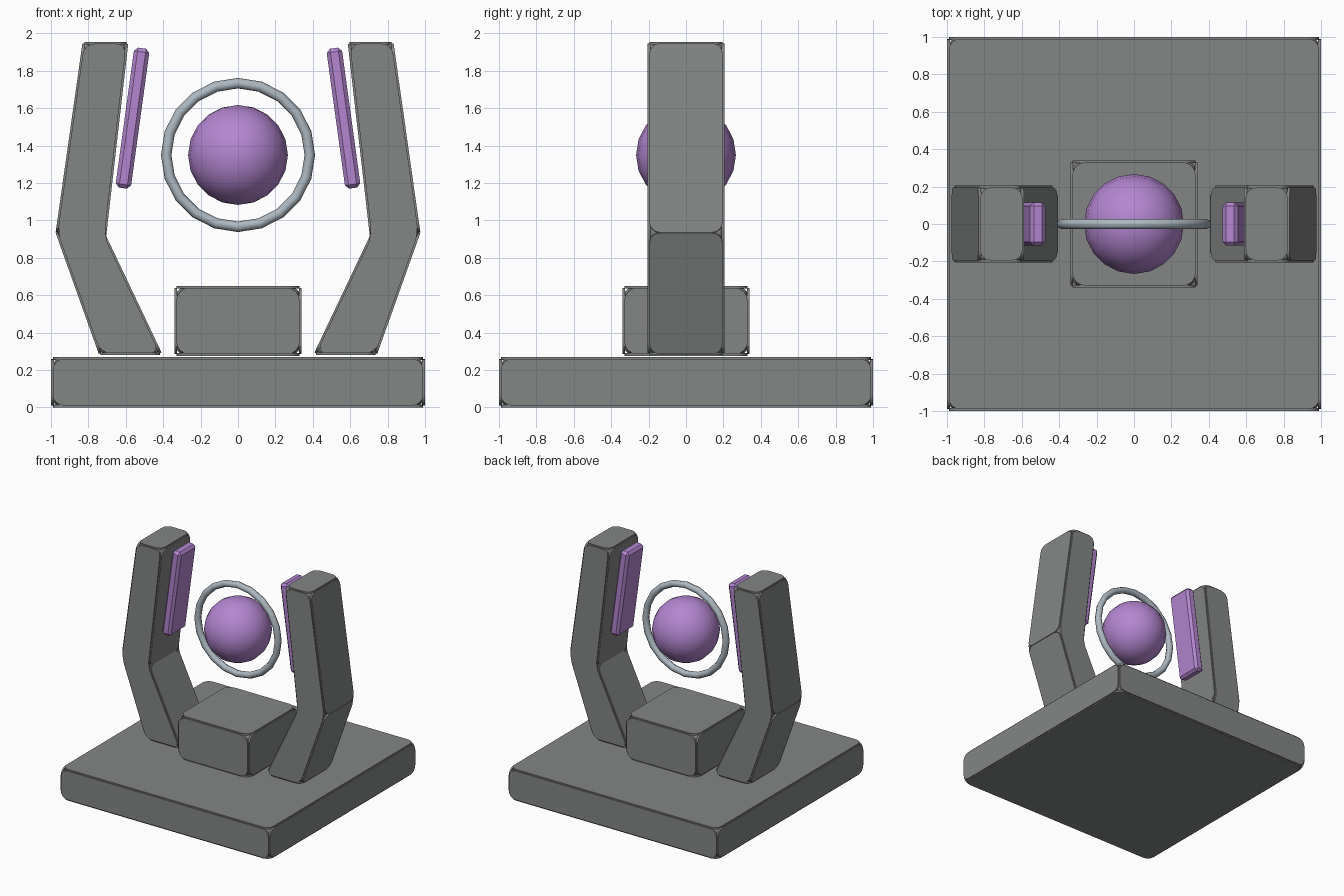
import bpy, bmesh, math
from mathutils import Vector, Matrix

if "Cube" in bpy.data.objects:
    bpy.data.objects.remove(bpy.data.objects["Cube"])


def material(name, rgb):
    m = bpy.data.materials.new(name)
    m.diffuse_color = (*rgb, 1)
    m.use_nodes = True
    m.node_tree.nodes["Principled BSDF"].inputs["Base Color"].default_value = m.diffuse_color
    return m


GREY = material("dark grey metal", (0.23, 0.235, 0.235))
PURPLE = material("glowing purple", (0.46, 0.24, 0.64))
SILVER = material("pale steel", (0.42, 0.48, 0.53))


def finish(bm, name, mat, angle=30):
    me = bpy.data.meshes.new(name)
    bm.to_mesh(me)
    bm.free()
    me.materials.append(mat)
    ob = bpy.data.objects.new(name, me)
    bpy.context.collection.objects.link(ob)
    bpy.ops.object.select_all(action='DESELECT')
    ob.select_set(True)
    bpy.context.view_layer.objects.active = ob
    bpy.ops.object.shade_smooth_by_angle(angle=math.radians(angle))
    return ob


def prism(profile, half_depth):
    """Extrude an xz profile along y."""
    bm = bmesh.new()
    f = bm.faces.new([bm.verts.new((x, -half_depth, z)) for x, z in profile])
    r = bmesh.ops.extrude_face_region(bm, geom=[f])
    vs = [v for v in r['geom'] if isinstance(v, bmesh.types.BMVert)]
    bmesh.ops.translate(bm, verts=vs, vec=(0, 2 * half_depth, 0))
    bmesh.ops.recalc_face_normals(bm, faces=bm.faces)
    return bm


def panel(target, points, normal, inset, radius, height):
    """Add a raised plate with rounded corners, inset from a face outline."""
    bm = bmesh.new()
    f = bm.faces.new([bm.verts.new(p) for p in points])
    bmesh.ops.inset_individual(bm, faces=[f], thickness=inset, use_even_offset=True)
    rim = [g for g in bm.faces if g is not f]
    bmesh.ops.delete(bm, geom=rim, context='FACES')
    low = list(bm.verts)
    bmesh.ops.translate(bm, verts=low, vec=-normal * 0.005)
    r = bmesh.ops.extrude_face_region(bm, geom=[f], use_keep_orig=True)
    top = [v for v in r['geom'] if isinstance(v, bmesh.types.BMVert)]
    bmesh.ops.translate(bm, verts=top, vec=normal * (height + 0.005))
    bmesh.ops.recalc_face_normals(bm, faces=bm.faces)
    upright = [e for e in bm.edges
               if abs((e.verts[0].co - e.verts[1].co).normalized().dot(normal)) > 0.9]
    bmesh.ops.bevel(bm, geom=upright, offset=radius, segments=4, profile=0.5,
                    affect='EDGES', clamp_overlap=True)
    me = bpy.data.meshes.new("tmp")
    bm.to_mesh(me)
    bm.free()
    target.from_mesh(me)
    bpy.data.meshes.remove(me)


def plated(name, profile, half_depth, inset, radius, bevel, height=0.01):
    """Rounded body with a raised plate on every face."""
    bm = prism(profile, half_depth)
    outlines = [([v.co.copy() for v in f.verts], f.normal.copy()) for f in bm.faces]
    bmesh.ops.bevel(bm, geom=list(bm.edges), offset=bevel, segments=3,
                    profile=0.5, affect='EDGES', clamp_overlap=True)
    for points, normal in outlines:
        panel(bm, points, normal, inset, radius, height)
    ob = finish(bm, name, GREY)
    ob.modifiers.new("flat faces", 'WEIGHTED_NORMAL').keep_sharp = True
    return ob


def rect(half, z0, z1):
    return [(-half, z0), (half, z0), (half, z1), (-half, z1)]


# Base slab and central pedestal
plated("base", rect(0.99, 0.01, 0.26), 0.99, 0.05, 0.06, 0.035)
plated("pedestal", rect(0.33, 0.285, 0.64), 0.33, 0.065, 0.07, 0.04)

# Bent arms and the glowing plates inside them
ARM = [(0.735, 0.29), (0.965, 0.935), (0.822, 1.945),
       (0.597, 1.945), (0.715, 0.915), (0.418, 0.29)]
for side, s in (("left", -1), ("right", 1)):
    plated(side + "_arm", [(s * x, z) for x, z in ARM], 0.195, 0.04, 0.055, 0.025)
    bm = bmesh.new()
    bmesh.ops.create_cube(bm, size=1, matrix=Matrix.Diagonal((0.083, 0.23, 0.755, 1)))
    bmesh.ops.bevel(bm, geom=list(bm.edges), offset=0.02, segments=1, affect='EDGES')
    bmesh.ops.transform(bm, verts=bm.verts, matrix=Matrix.Translation((s * 0.564, 0, 1.547))
                        @ Matrix.Rotation(-s * math.radians(7.8), 4, 'Y'))
    finish(bm, side + "_glow_plate", PURPLE)

# Floating orb
bm = bmesh.new()
bmesh.ops.create_uvsphere(bm, u_segments=20, v_segments=10, radius=0.267,
                          matrix=Matrix.Translation((0, 0, 1.35)))
finish(bm, "orb", PURPLE, 60)

# Ring around the orb
bpy.ops.mesh.primitive_torus_add(location=(0, 0, 1.35), rotation=(math.pi / 2, 0, 0),
                                 major_segments=20, minor_segments=8,
                                 major_radius=0.384, minor_radius=0.028)
ring = bpy.context.object
ring.name = "ring"
ring.data.materials.append(SILVER)
bpy.ops.object.shade_smooth_by_angle(angle=math.radians(60))
